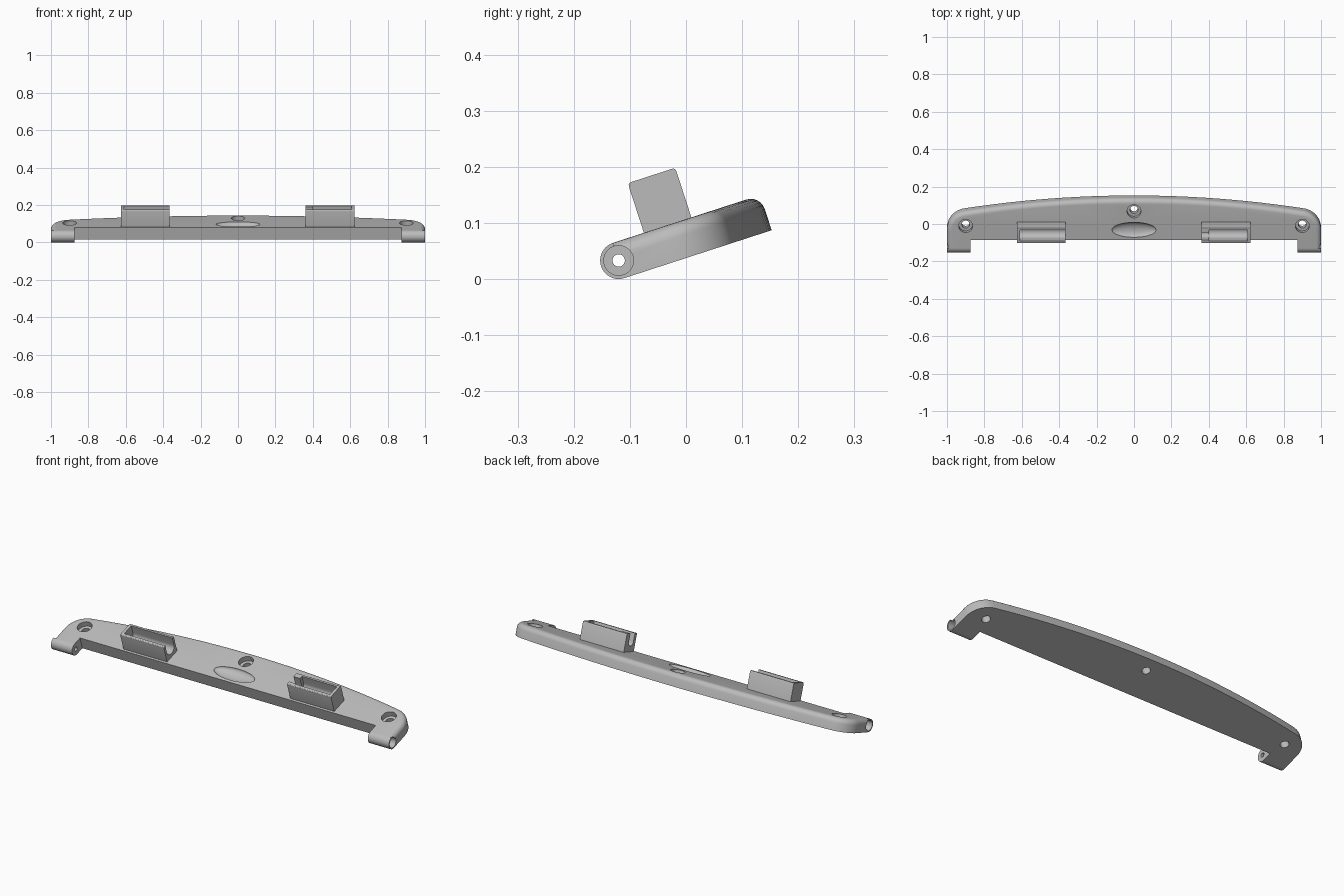
import bpy, bmesh, math
from mathutils import Matrix, Vector

if "Cube" in bpy.data.objects:
    bpy.data.objects.remove(bpy.data.objects["Cube"])

grey = bpy.data.materials.new("light_grey")
grey.use_nodes = True
grey.diffuse_color = (0.5, 0.5, 0.5, 1)
grey.node_tree.nodes["Principled BSDF"].inputs["Base Color"].default_value = (0.5, 0.5, 0.5, 1)

R = 0.033                                  # hinge radius and half the plate thickness
TILT = Matrix.Translation((0, -0.12, R)) @ Matrix.Rotation(math.radians(18), 4, 'X')


def make(name, bm):
    bmesh.ops.recalc_face_normals(bm, faces=bm.faces)
    me = bpy.data.meshes.new(name)
    bm.to_mesh(me)
    bm.free()
    me.materials.append(grey)
    ob = bpy.data.objects.new(name, me)
    bpy.context.collection.objects.link(ob)
    return ob


def prism(points, offset):
    """Extrude a closed 3D outline."""
    bm = bmesh.new()
    face = bm.faces.new([bm.verts.new(p) for p in points])
    ext = bmesh.ops.extrude_face_region(bm, geom=[face])["geom"]
    bmesh.ops.translate(bm, vec=Vector(offset), verts=[v for v in ext if isinstance(v, bmesh.types.BMVert)])
    return bm


def box(lo, hi):
    return prism([(lo[0], lo[1], lo[2]), (hi[0], lo[1], lo[2]), (hi[0], hi[1], lo[2]),
                  (lo[0], hi[1], lo[2])], (0, 0, hi[2] - lo[2]))


def rod(centre, r, length, axis):
    bm = bmesh.new()
    turn = Matrix.Rotation(math.pi / 2, 4, 'Y') if axis == 'X' else Matrix()
    bmesh.ops.create_cone(bm, cap_ends=True, segments=40, radius1=r, radius2=r, depth=length,
                          matrix=Matrix.Translation(centre) @ turn)
    return bm


def cut(ob, bm):
    cutter = make("cutter", bm)
    cutter.hide_render = True
    mod = ob.modifiers.new("cut", 'BOOLEAN')
    mod.operation, mod.solver, mod.object = 'DIFFERENCE', 'EXACT', cutter
    bpy.context.view_layer.objects.active = ob
    bpy.ops.object.modifier_apply(modifier=mod.name)
    bpy.data.objects.remove(cutter)


def finish(ob):
    ob.data.transform(TILT)
    bpy.ops.object.select_all(action='DESELECT')
    ob.select_set(True)
    bpy.context.view_layer.objects.active = ob
    bpy.ops.object.shade_smooth_by_angle(angle=math.radians(30))


# Plate outline: bowed back, rounded corners, two ears at the front
right = [(0.875, 0.047), (0.875, 0), (1, 0)]
for i in range(13):
    a = math.radians(82 * i / 12)
    right.append((0.89 + 0.11 * math.cos(a), 0.095 + 0.11 * math.sin(a)))
for i in range(1, 13):
    x = 0.905 * (1 - i / 12)
    right.append((x, 0.276 - 0.072 * (x / 0.905) ** 2))
outline = right + [(-x, y) for x, y in reversed(right[:-1])]
bm = prism([(x, y, -R) for x, y in outline], (0, 0, 2 * R))

# Round over the upper back and side edges
rim = []
for e in bm.edges:
    mid = (e.verts[0].co + e.verts[1].co) / 2
    if all(v.co.z > 0 for v in e.verts) and (mid.y > 0.06 or abs(mid.x) > 0.99):
        rim.append(e)
bmesh.ops.bevel(bm, geom=rim, offset=0.026, segments=6, profile=0.5, affect='EDGES')
plate = make("plate", bm)

# Countersunk screw holes
for x, y in ((-0.9, 0.126), (0, 0.208), (0.9, 0.126)):
    cut(plate, rod((x, y, 0), 0.021, 0.2, 'Z'))
    cut(plate, rod((x, y, 0.05), 0.037, 0.09, 'Z'))

# Finger scoop
bm = bmesh.new()
bmesh.ops.create_uvsphere(bm, u_segments=48, v_segments=24, radius=1,
                          matrix=Matrix.Translation((0, 0.104, R)) @ Matrix.Diagonal((0.118, 0.042, 0.022, 1)))
cut(plate, bm)

# Rounded hinge noses with stepped bores
noses = []
for side, name in ((-1, "right_hinge"), (1, "left_hinge")):
    arc = [math.pi * (0.5 + i / 20) for i in range(21)]
    noses.append(make(name, prism([(side * 0.875, R * math.cos(a), R * math.sin(a)) for a in arc],
                                  (side * 0.125, 0, 0))))
    for ob in (plate, noses[-1]):
        cut(ob, rod((side * 0.94, 0, 0), 0.011, 0.3, 'X'))
        cut(ob, rod((side * 1.0, 0, 0), 0.0265, 0.12, 'X'))


def trough(x0, x1, r, y, z):
    """Round-bottomed slot open at the top."""
    arc = [math.pi * (1 + i / 16) for i in range(17)]
    pts = [(x0, y + r * math.cos(a), z + r * math.sin(a)) for a in arc]
    return prism(pts + [(x0, y + r, 0.2), (x0, y - r, 0.2)], (x1 - x0, 0, 0))


# Holders with troughs open at the inner ends
holders = []
for name, x0, x1 in (("right_holder", -0.625, -0.367), ("left_holder", 0.362, 0.622)):
    bm = box((x0, 0.058, R - 0.004), (x1, 0.147, 0.126))
    long_top = [e for e in bm.edges if all(v.co.z > 0.1 for v in e.verts)
                and abs(e.verts[0].co.x - e.verts[1].co.x) > 0.1]
    bmesh.ops.bevel(bm, geom=long_top, offset=0.006, segments=3, profile=0.5, affect='EDGES')
    holders.append(make(name, bm))
cut(holders[0], trough(-0.61, -0.3, 0.031, 0.103, 0.082))
cut(holders[1], trough(0.4, 0.607, 0.031, 0.103, 0.082))
cut(holders[1], trough(0.3, 0.45, 0.02, 0.097, 0.082))

for ob in [plate] + noses + holders:
    finish(ob)
